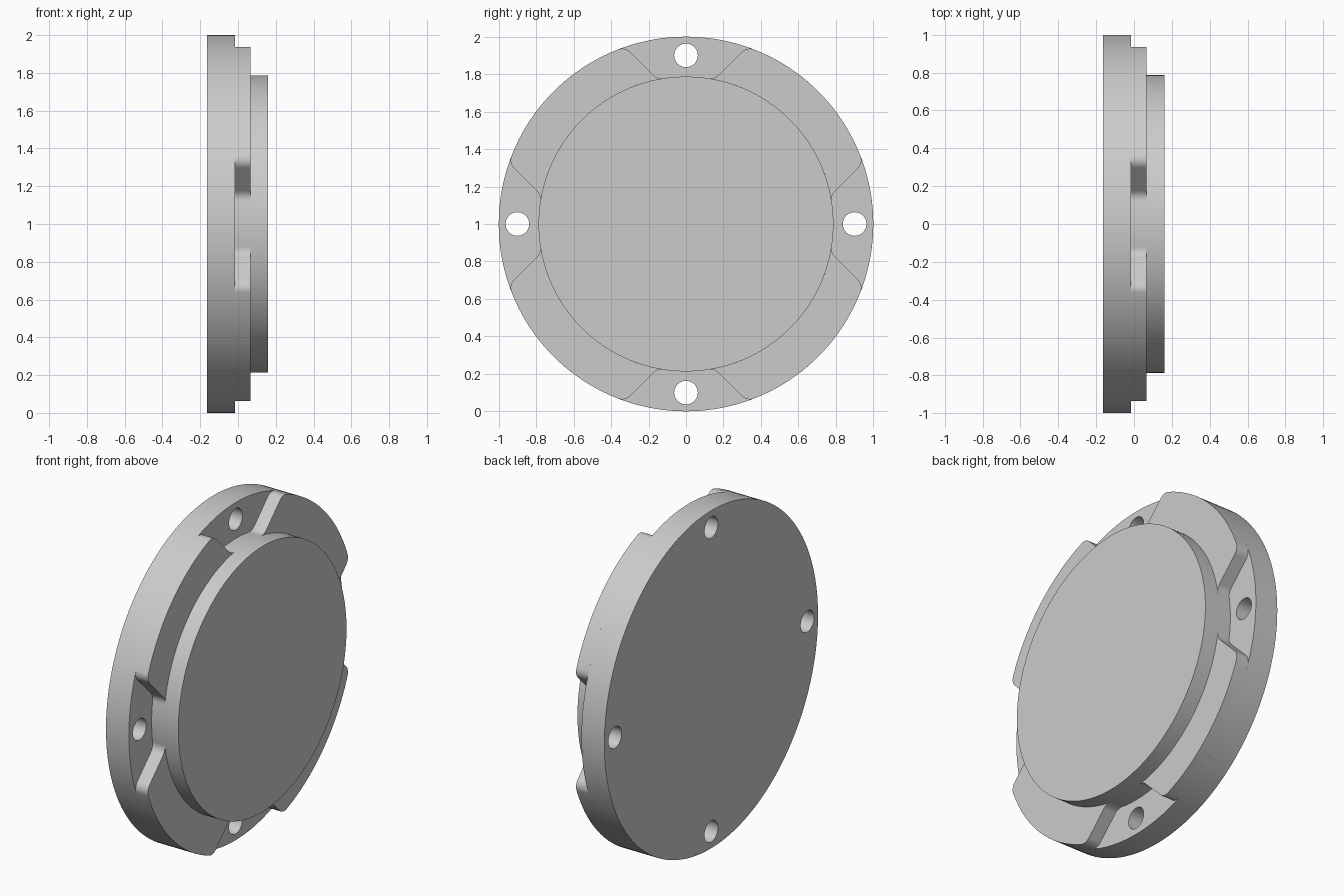
import bpy, bmesh, math
from mathutils import Vector, Matrix

if "Cube" in bpy.data.objects:
    bpy.data.objects.remove(bpy.data.objects["Cube"], do_unlink=True)

# Main dimensions: radii, and positions along the disc axis (x)
R_OUT, R_BOSS, R_HOLE, HOLE_POS = 1.0, 0.787, 0.063, 0.9
X_BACK, X_FLOOR, X_LUG, X_BOSS = -0.165, -0.015, 0.065, 0.16
FILLET, SIDE = 0.06, -0.62 / math.sqrt(2)   # lug side: distance of its 45 degree line

grey = bpy.data.materials.new("plain_grey")
grey.use_nodes = True
colour = (0.6, 0.6, 0.6, 1)
grey.diffuse_color = colour
grey.node_tree.nodes["Principled BSDF"].inputs["Base Color"].default_value = colour


def arc(centre, radius, a0, a1, steps):
    return [centre + radius * Vector((math.cos(a), math.sin(a)))
            for a in (a0 + (a1 - a0) * i / steps for i in range(steps + 1))]


def circle(radius, steps, centre=Vector((0, 0))):
    return arc(centre, radius, 0, math.tau, steps)[:-1]


def angle(v):
    return math.atan2(v.y, v.x)


def prism(name, outline, x0, x1):
    """Extrude a (y, z) outline along x; the disc axis sits at z = 1."""
    bm = bmesh.new()
    face = bm.faces.new([bm.verts.new((x0, p.x, p.y + 1)) for p in outline])
    top = bmesh.ops.extrude_face_region(bm, geom=[face])["geom"]
    bmesh.ops.translate(bm, vec=(x1 - x0, 0, 0),
                        verts=[g for g in top if isinstance(g, bmesh.types.BMVert)])
    bmesh.ops.recalc_face_normals(bm, faces=bm.faces)
    mesh = bpy.data.meshes.new(name)
    bm.to_mesh(mesh)
    bm.free()
    mesh.materials.append(grey)
    obj = bpy.data.objects.new(name, mesh)
    bpy.context.collection.objects.link(obj)
    return obj


def smooth(obj):
    bpy.ops.object.select_all(action='DESELECT')
    obj.select_set(True)
    bpy.context.view_layer.objects.active = obj
    bpy.ops.object.shade_smooth_by_angle(angle=math.radians(30))


# Base disc with four through holes
base = prism("base_disc", circle(R_OUT, 160), X_BACK, X_FLOOR)
for i in range(4):
    a = i * math.pi / 2
    spot = HOLE_POS * Vector((math.cos(a), math.sin(a)))
    cutter = prism("hole_cutter", circle(R_HOLE, 40, spot), X_BACK - 0.1, X_FLOOR + 0.1)
    cutter.hide_render = True
    cut = base.modifiers.new("hole", 'BOOLEAN')
    cut.operation, cut.object, cut.solver = 'DIFFERENCE', cutter, 'EXACT'
    bpy.context.view_layer.objects.active = base
    bpy.ops.object.modifier_apply(modifier=cut.name)
    bpy.data.objects.remove(cutter, do_unlink=True)
smooth(base)

# Raised round boss
smooth(prism("centre_boss", circle(R_BOSS, 160), X_FLOOR, X_BOSS))

# Half of a lug outline: slanted side with a fillet at each end
n = Vector((1, -1)).normalized()
t = Vector((1, 1)).normalized()


def fillet_centre(offset, radius):
    return n * offset + t * math.sqrt(radius ** 2 - offset ** 2)


inner = fillet_centre(SIDE - FILLET, R_BOSS + FILLET)
outer = fillet_centre(SIDE + FILLET, R_OUT - FILLET)
half = arc(inner, FILLET, angle(-inner), angle(n), 8)
half += arc(outer, FILLET, angle(-n), angle(outer), 10)
mirrored = [Vector((p.y, p.x)) for p in reversed(half)]
rim = arc(Vector((0, 0)), R_OUT, angle(outer), math.pi / 2 - angle(outer), 24)[1:-1]
seat = arc(Vector((0, 0)), R_BOSS, math.pi / 2 - angle(inner), angle(inner), 32)[1:-1]
lug = half + rim + mirrored + seat

# Four lugs around the boss
for i, name in enumerate(("upper_back", "upper_front", "lower_front", "lower_back")):
    turn = Matrix.Rotation(i * math.pi / 2, 2)
    smooth(prism(name + "_lug", [turn @ p for p in lug], X_FLOOR, X_LUG))
